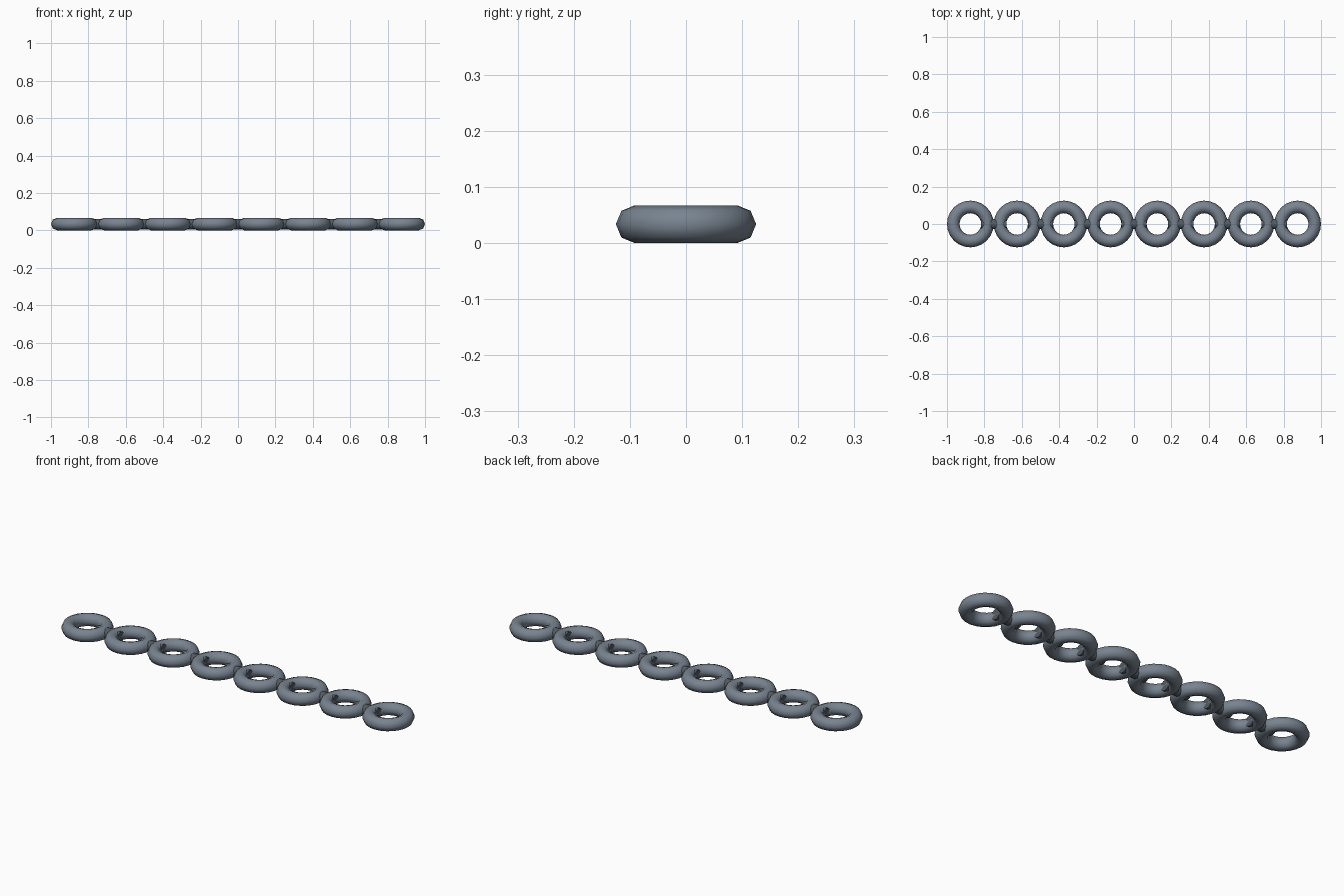
import bpy, math

if "Cube" in bpy.data.objects:
    bpy.data.objects.remove(bpy.data.objects["Cube"])

COUNT, PITCH = 8, 0.25
MAJOR, MINOR = 0.0913, 0.0337


def material(name, rgb):
    mat = bpy.data.materials.new(name)
    mat.diffuse_color = (*rgb, 1)
    mat.use_nodes = True
    mat.node_tree.nodes["Principled BSDF"].inputs["Base Color"].default_value = mat.diffuse_color
    return mat


steel = material("blue_grey_steel", (0.19, 0.23, 0.28))
dark = material("dark_steel", (0.085, 0.105, 0.125))

# Flat rings laid side by side
for i in range(COUNT):
    x = (i - (COUNT - 1) / 2) * PITCH
    bpy.ops.mesh.primitive_torus_add(
        major_radius=MAJOR, minor_radius=MINOR,
        major_segments=24, minor_segments=8, location=(x, 0, MINOR))
    ring = bpy.context.object
    ring.name = f"ring_{i + 1}"
    ring.data.materials.append(steel)
    bpy.ops.object.shade_smooth()

# Short pins joining neighbouring rings
for i in range(COUNT - 1):
    x = (i - (COUNT - 2) / 2) * PITCH
    bpy.ops.mesh.primitive_cylinder_add(
        vertices=12, radius=0.028, depth=0.135,
        location=(x, 0, MINOR), rotation=(0, math.pi / 2, 0))
    pin = bpy.context.object
    pin.name = f"connector_{i + 1}"
    pin.data.materials.append(dark)
    bpy.ops.object.shade_smooth_by_angle(angle=math.radians(40))
